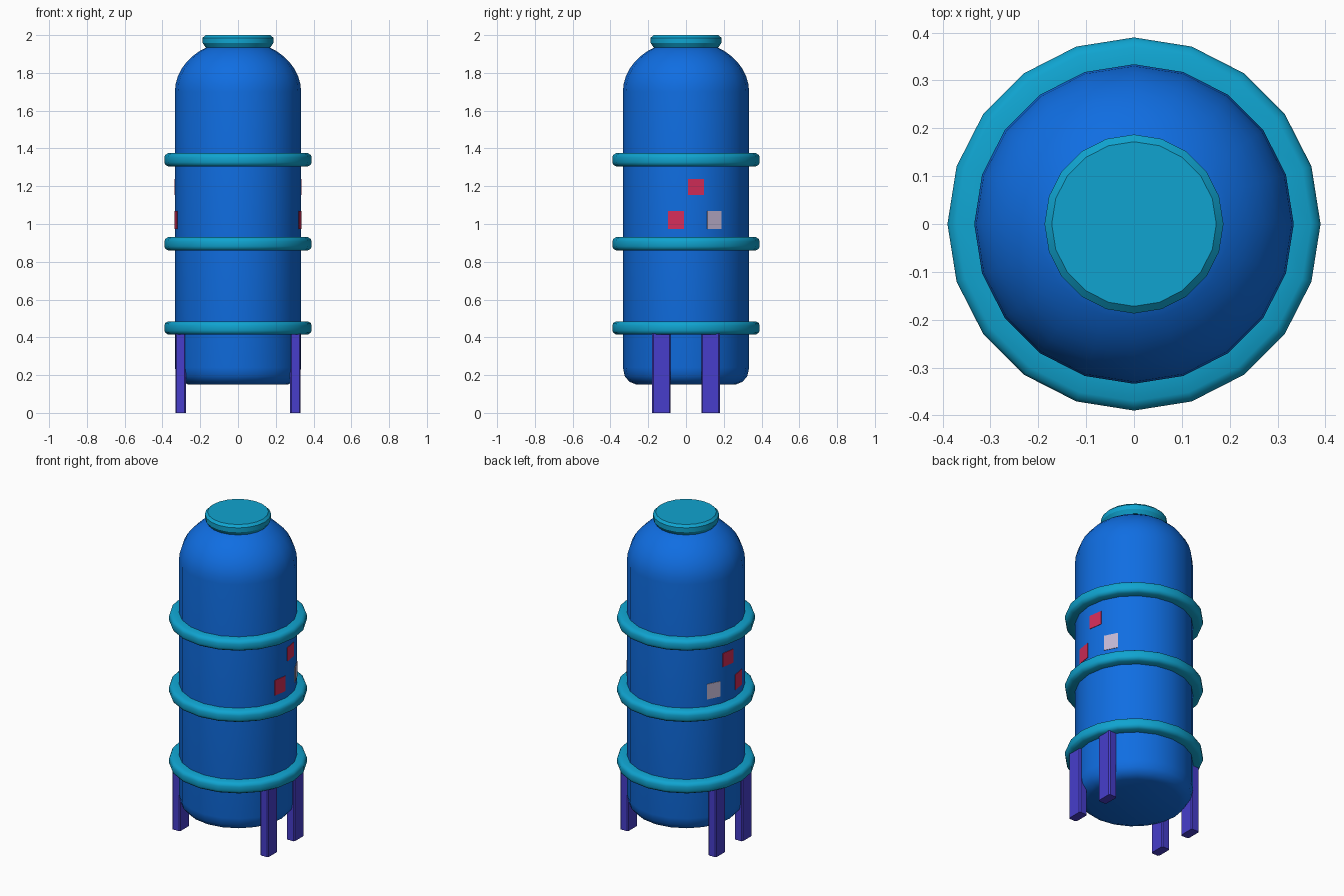
import bpy, bmesh, math
from mathutils import Matrix

if "Cube" in bpy.data.objects:
    bpy.data.objects.remove(bpy.data.objects["Cube"])

SIDES = 20
R = 0.334


def material(name, rgb):
    m = bpy.data.materials.new(name)
    m.diffuse_color = (*rgb, 1)
    m.use_nodes = True
    m.node_tree.nodes["Principled BSDF"].inputs["Base Color"].default_value = m.diffuse_color
    return m


BLUE = material("tank blue", (0.005, 0.155, 0.76))
CYAN = material("band cyan", (0.005, 0.37, 0.63))
VIOLET = material("leg violet", (0.063, 0.048, 0.60))
RED = material("marker red", (0.66, 0.026, 0.10))
GREY = material("marker pale lavender", (0.54, 0.47, 0.65))


def finish(bm, name, mat, smooth=None):
    bmesh.ops.recalc_face_normals(bm, faces=bm.faces)
    me = bpy.data.meshes.new(name)
    bm.to_mesh(me)
    bm.free()
    me.materials.append(mat)
    ob = bpy.data.objects.new(name, me)
    bpy.context.collection.objects.link(ob)
    if smooth:
        bpy.ops.object.select_all(action='DESELECT')
        ob.select_set(True)
        bpy.context.view_layer.objects.active = ob
        bpy.ops.object.shade_smooth_by_angle(angle=math.radians(smooth))
    return ob


def lathe(name, profile, mat, smooth, closed=False):
    """Turn an (r, z) profile round z; open profiles are capped flat."""
    bm = bmesh.new()
    loops = []
    for r, z in profile:
        loops.append([bm.verts.new((r * math.cos(i * math.tau / SIDES),
                                    r * math.sin(i * math.tau / SIDES), z))
                      for i in range(SIDES)])
    pairs = list(zip(loops, loops[1:]))
    if closed:
        pairs.append((loops[-1], loops[0]))
    else:
        bm.faces.new(loops[0])
        bm.faces.new(loops[-1])
    for a, b in pairs:
        for i in range(SIDES):
            j = (i + 1) % SIDES
            bm.faces.new((a[i], a[j], b[j], b[i]))
    return finish(bm, name, mat, smooth)


# Tank body with rounded bottom and domed top
body = [(0.262, 0.15), (0.300, 0.165), (0.325, 0.195), (R, 0.24)]
n, p = 7, (0.334, 1.70)
for i in range(n + 1):
    t = math.radians(62) * i / n
    body.append((R * math.cos(t), 1.70 + 0.272 * math.sin(t)))
lathe("tank_body", body, BLUE, 35)

# Lid
lathe("lid", [(0.172, 1.935), (0.187, 1.958), (0.187, 1.986), (0.172, 2.0)],
      CYAN, 30)

# Three bands round the tank
for k, z in enumerate((0.45, 0.895, 1.34)):
    prof = [(0.315, z - 0.035), (0.370, z - 0.035), (0.385, z - 0.026),
            (0.390, z - 0.013), (0.390, z + 0.013), (0.385, z + 0.026),
            (0.370, z + 0.035), (0.315, z + 0.035)]
    lathe(f"band_{k + 1}", prof, CYAN, 50, closed=True)


def box(name, size, matrix, mat, bevel=0):
    bm = bmesh.new()
    bmesh.ops.create_cube(bm, size=1, matrix=Matrix.Diagonal((*size, 1)))
    if bevel:
        edges = [e for e in bm.edges
                 if abs(e.verts[0].co.z - e.verts[1].co.z) > 0.01]
        bmesh.ops.bevel(bm, geom=edges, offset=bevel, segments=1,
                        affect='EDGES')
    bm.transform(matrix)
    return finish(bm, name, mat)


# Four legs
for sx, side in ((1, "right"), (-1, "left")):
    for sy, end in ((-1, "front"), (1, "back")):
        box(f"{end}_{side}_leg", (0.056, 0.098, 0.43),
            Matrix.Translation((sx * 0.304, sy * 0.13, 0.215)), VIOLET, 0.007)

# Marker plates on the tank facets, mirrored to both sides
for side, mirrored in (("right", False), ("left", True)):
    for name, deg, z, h, mat in (("lower_red_marker", -9, 1.022, 0.095, RED),
                                 ("upper_red_marker", 9, 1.195, 0.085, RED),
                                 ("pale_marker", 27, 1.022, 0.095, GREY)):
        a = math.radians(180 - deg if mirrored else deg)
        m = (Matrix.Rotation(a, 4, 'Z')
             @ Matrix.Translation((R * math.cos(math.pi / SIDES), 0, z)))
        box(f"{side}_{name}", (0.006, 0.085, h), m, mat)
